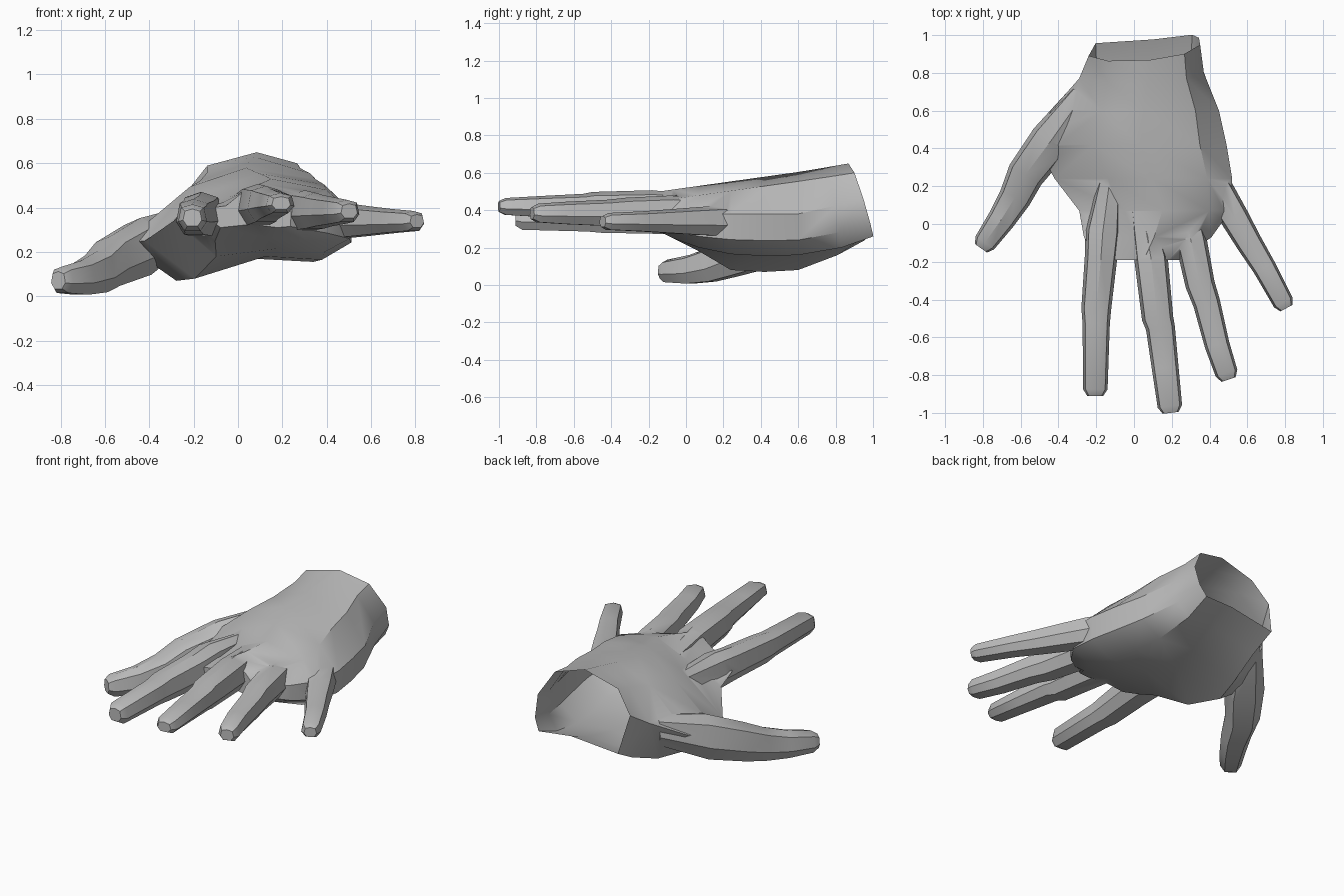
import bpy, bmesh, math
from mathutils import Vector

cube = bpy.data.objects.get("Cube")
if cube:
    bpy.data.objects.remove(cube)

skin = bpy.data.materials.new("plain_grey")
skin.use_nodes = True
grey = (0.5, 0.5, 0.5, 1)
skin.diffuse_color = grey
skin.node_tree.nodes["Principled BSDF"].inputs["Base Color"].default_value = grey

UNIT = 0.01  # part sizes below are in hundredths


def loft(name, rings):
    """Skin a closed tube through rings that share one vertex count."""
    bm = bmesh.new()
    loops = [[bm.verts.new(point * UNIT) for point in ring] for ring in rings]
    count = len(loops[0])
    for a, b in zip(loops, loops[1:]):
        for i in range(count):
            j = (i + 1) % count
            bm.faces.new((a[i], a[j], b[j], b[i]))
    bm.faces.new(loops[0])
    bm.faces.new(loops[-1])
    bmesh.ops.recalc_face_normals(bm, faces=bm.faces)
    mesh = bpy.data.meshes.new(name)
    bm.to_mesh(mesh)
    bm.free()
    mesh.materials.append(skin)
    obj = bpy.data.objects.new(name, mesh)
    bpy.context.collection.objects.link(obj)
    return obj


def palm_ring(y, left, right, z_left, low_left, low_right):
    """Nine-sided section; sections near the wrist lean back and get boxier."""
    lean = max(0, (y - 60) / 33)
    top = 52 + 0.14 * y
    z_right = 38 + 8 * lean
    outline = [(0, z_left), (0.3 - 0.13 * lean, top - 8.5 + 2.5 * lean),
               (0.55, top), (0.86, top - 5), (1, z_right),
               (0.99, (z_right + low_right) / 2 - 3),
               (0.85 + 0.08 * lean, low_right), (0.58, low_right + 1.5),
               (0.24 - 0.18 * lean, low_left)]
    ring = []
    for t, z in outline:
        x = left + t * (right - left)
        ring.append(Vector((x, y + lean * (0.1 * (x - 5) - 0.29 * (z - 44)), z)))
    return ring


def finger(name, path, z_ends, widths, heights):
    """Seven-sided tapering tube along an (x, y) path, dropping steeply then levelling."""
    last = len(path) - 1
    blend = lambda ends, t: ends[0] + (ends[1] - ends[0]) * t
    centres = [Vector((x, y, blend(z_ends, 1 - (1 - i / last) ** 2)))
               for i, (x, y) in enumerate(path)]
    rings = []
    for i, centre in enumerate(centres):
        way = centres[min(i + 1, last)] - centres[max(i - 1, 0)]
        root = 1 if i else 0.6  # slim root hidden inside the palm
        side = Vector((-way.y, way.x, 0)).normalized() * root * blend(widths, i / last) / 2
        up = Vector((0, 0, root * blend(heights, i / last) / 2))
        half = [(0.8, 0.75), (1, -0.3), (0.55, -1)]
        section = [(0, 1)] + half + [(-s, u) for s, u in reversed(half)]
        rings.append([centre + side * s + up * u for s, u in section])
    # Rounded end
    end, way = centres[-1], (centres[-1] - centres[-2]).normalized()
    rings.append([end + (p - end) * 0.65 + way * 3.5 for p in rings[-1]])
    return loft(name, rings)


# Palm, from the wrist to the knuckles
hand = loft("hand", [
    palm_ring(92.5, -24, 35, 46, 24, 26),
    palm_ring(78, -29, 37, 38, 16, 20),
    palm_ring(60, -44, 45, 28, 8, 16),
    palm_ring(42, -52, 49, 24, 7, 15.5),
    palm_ring(24, -42, 52, 25, 8, 16.5),
    palm_ring(7, -29, 51, 34, 18, 20),
    palm_ring(-7, -26.5, 41, 37, 25, 25),
    palm_ring(-19, -18, 24, 39, 31, 31),
])

# Digits
digits = [
    finger("index_finger",
           [(-13, 22), (-16.5, -4), (-17.5, -18), (-20, -45), (-20, -53), (-20.5, -87.5)],
           z_ends=(38, 35.5), widths=(20, 13), heights=(22, 12)),
    finger("middle_finger",
           [(3, 15), (9, -18), (12.5, -50), (14, -55), (16.5, -76), (19, -96.5)],
           z_ends=(41, 42), widths=(19, 13), heights=(21, 9)),
    finger("ring_finger",
           [(25, 20), (30, -8), (35, -32), (38.5, -42), (44, -64), (49, -79)],
           z_ends=(39, 38.5), widths=(18, 12), heights=(20, 10)),
    finger("little_finger",
           [(36, 38), (45, 17), (53.5, 3), (61, -10), (69, -23), (79, -41.5)],
           z_ends=(34.5, 34), widths=(18, 11), heights=(18, 9)),
    finger("thumb",
           [(-27, 68), (-44, 44), (-57.5, 26), (-63, 14), (-70.5, 2), (-79, -10)],
           z_ends=(31, 7.5), widths=(25, 12), heights=(29, 12)),
]

# Fuse the digits into the palm
bpy.context.view_layer.objects.active = hand
for digit in digits:
    fuse = hand.modifiers.new("fuse", "BOOLEAN")
    fuse.operation = "UNION"
    fuse.solver = "EXACT"
    fuse.object = digit
    bpy.ops.object.modifier_apply(modifier=fuse.name)
    bpy.data.objects.remove(digit)

# Open the wrist
bm = bmesh.new()
bm.from_mesh(hand.data)
wrist = [f for f in bm.faces if f.normal.y > 0.8 and f.calc_center_median().y > 0.88]
bmesh.ops.delete(bm, geom=wrist, context="FACES")
bm.to_mesh(hand.data)
bm.free()

bpy.ops.object.select_all(action="DESELECT")
hand.select_set(True)
bpy.ops.object.shade_smooth_by_angle(angle=math.radians(35))
